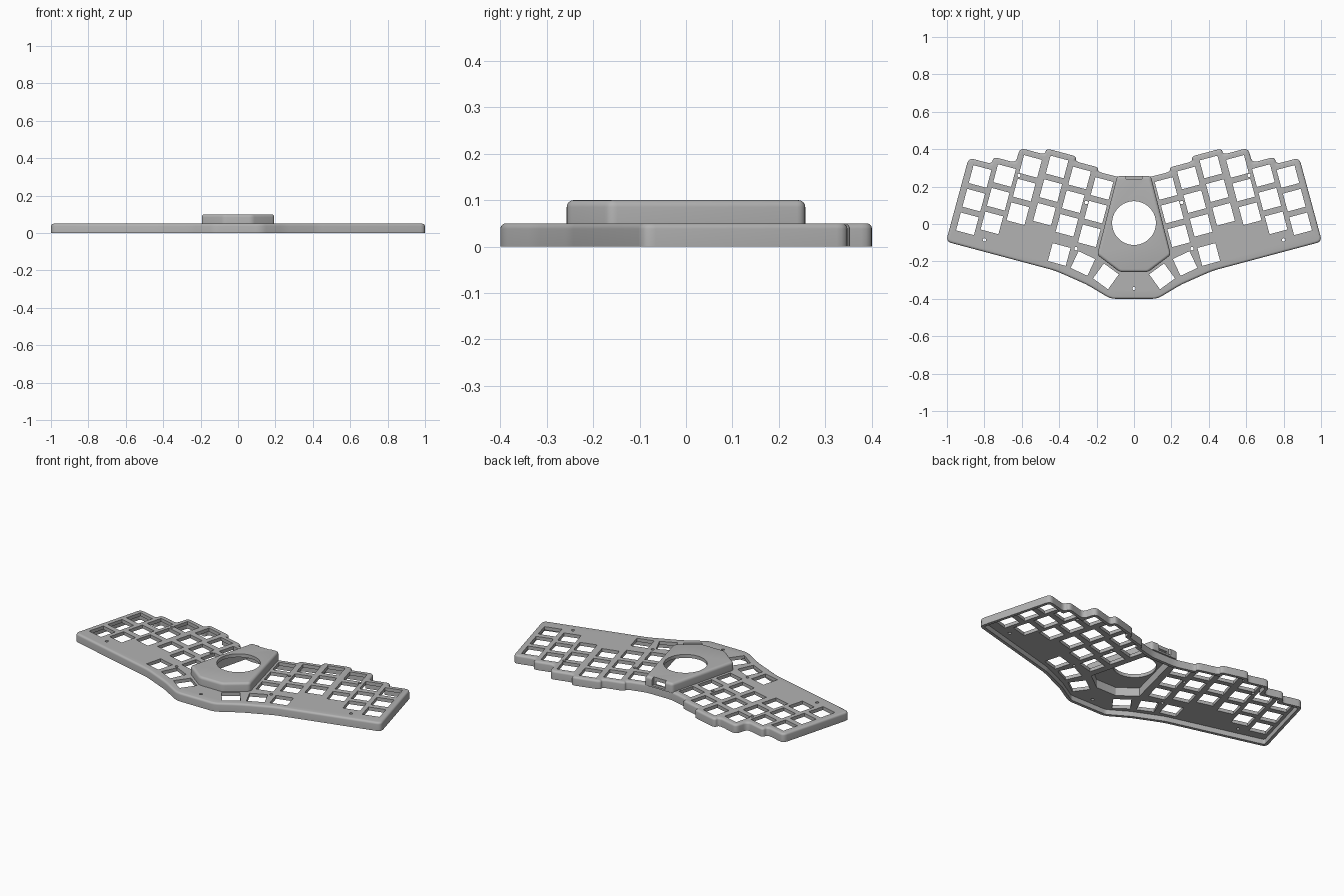
import bpy, bmesh, math
from mathutils import Vector, Matrix

if "Cube" in bpy.data.objects:
    bpy.data.objects.remove(bpy.data.objects["Cube"])

grey = bpy.data.materials.new("case grey")
grey.use_nodes = True
grey.diffuse_color = (0.45, 0.45, 0.45, 1)
grey.node_tree.nodes["Principled BSDF"].inputs["Base Color"].default_value = grey.diffuse_color

TILT = math.radians(15)
PITCH, HOLE = 0.131, 0.099


def mirrored(half):
    """Close a counter-clockwise right-hand profile with its mirror image."""
    return [Vector(p) for p in half] + [Vector((-x, y)) for x, y in reversed(half)]


def inset(corners, d):
    """Move every edge of a counter-clockwise outline inward by d."""
    result = []
    for i, p in enumerate(corners):
        a = (p - corners[i - 1]).normalized()
        b = (corners[(i + 1) % len(corners)] - p).normalized()
        na, nb = Vector((-a.y, a.x)), Vector((-b.y, b.x))
        result.append(p + (na + nb) * d / (1 + na.dot(nb)))
    return result


def rounded(corners, radius, steps=5):
    """Replace every corner by a short curve."""
    result = []
    for i, p in enumerate(corners):
        to_a = corners[i - 1] - p
        to_b = corners[(i + 1) % len(corners)] - p
        a = p + to_a.normalized() * min(radius, to_a.length * 0.45)
        b = p + to_b.normalized() * min(radius, to_b.length * 0.45)
        for k in range(steps + 1):
            t = k / steps
            result.append(a * (1 - t) ** 2 + p * 2 * t * (1 - t) + b * t * t)
    return result


def finish(bm, name):
    bmesh.ops.recalc_face_normals(bm, faces=bm.faces)
    mesh = bpy.data.meshes.new(name)
    bm.to_mesh(mesh)
    bm.free()
    mesh.materials.append(grey)
    ob = bpy.data.objects.new(name, mesh)
    bpy.context.collection.objects.link(ob)
    return ob


def loft(name, corners, levels, radius):
    """Stack inset copies of an outline; levels are (height, inset)."""
    bm = bmesh.new()
    rings = []
    for z, d in levels:
        outline = rounded(inset(corners, d), max(radius - d, 0.004))
        rings.append([bm.verts.new((p.x, p.y, z)) for p in outline])
    n = len(rings[0])
    for low, high in zip(rings, rings[1:]):
        for i in range(n):
            j = (i + 1) % n
            bm.faces.new((low[i], low[j], high[j], high[i]))
    bm.faces.new(rings[0])
    bm.faces.new(rings[-1])
    return finish(bm, name)


def add_box(bm, x, y, z, size, angle=0):
    m = Matrix.Translation((x, y, z)) @ Matrix.Rotation(angle, 4, 'Z') @ Matrix.Diagonal((*size, 1))
    bmesh.ops.create_cube(bm, size=1, matrix=m)


def add_cylinder(bm, x, y, radius, sides):
    bmesh.ops.create_cone(bm, cap_ends=True, segments=sides, radius1=radius, radius2=radius,
                          depth=0.4, matrix=Matrix.Translation((x, y, 0.05)))


def cut(target, cutter):
    """Subtract the cutter, then delete it."""
    cutter.hide_render = True
    mod = target.modifiers.new("cut", 'BOOLEAN')
    mod.operation = 'DIFFERENCE'
    mod.solver = 'EXACT'
    mod.object = cutter
    bpy.context.view_layer.objects.active = target
    bpy.ops.object.modifier_apply(modifier=mod.name)
    bpy.data.objects.remove(cutter)


def edge_levels(bottom, top, r):
    """Straight wall ending in a rounded top edge."""
    arc = [k * math.pi / 8 for k in range(5)]
    return [(bottom, 0)] + [(top - r + r * math.sin(a), r * (1 - math.cos(a))) for a in arc]


# Outlines
case_outline = mirrored([
    (0.125, -0.4), (0.25, -0.325), (0.42, -0.25), (1.005, -0.094), (0.884, 0.354),
    (0.761, 0.321), (0.751, 0.359), (0.632, 0.327), (0.61, 0.407), (0.477, 0.371),
    (0.468, 0.404), (0.307, 0.361), (0.3145, 0.335), (0.189, 0.302), (0.195, 0.28),
    (0.08, 0.25)])
hub_outline = mirrored([(0.075, -0.257), (0.197, -0.165), (0.09, 0.257)])

# Case shell: rounded top, hollow underneath
case = loft("case_shell", case_outline, edge_levels(0, 0.05, 0.012), 0.03)
cut(case, loft("case_hollow", case_outline, [(-0.02, 0.018), (0.03, 0.018)], 0.03))

# Key openings: six staggered columns of three, plus three thumb keys per side
keys = [(0.40, -0.163, 15), (0.273, -0.211, 25), (0.15, -0.28, 36)]
for x, y in [(0.823, 0.254), (0.692, 0.259), (0.553, 0.308), (0.411, 0.305),
             (0.291, 0.246), (0.171, 0.19)]:
    for row in range(3):
        keys.append((x + row * PITCH * math.sin(TILT), y - row * PITCH * math.cos(TILT), 15))
bm = bmesh.new()
for x, y, angle in keys:
    for side in (1, -1):
        add_box(bm, side * x, y, 0.05, (HOLE, HOLE, 0.3), side * math.radians(angle))

# Screw holes
for x, y in [(0.615, 0.26), (0.255, 0.115), (0.31, -0.132), (0.80, -0.085)]:
    for side in (1, -1):
        add_cylinder(bm, side * x, y, 0.009, 16)
add_cylinder(bm, 0, -0.345, 0.009, 16)
cut(case, finish(bm, "key_cutter"))
cut(case, loft("hub_well", hub_outline, [(-0.05, 0.025), (0.2, 0.025)], 0.01))

# Raised centre hub with a round opening
hub = loft("centre_hub", hub_outline, edge_levels(0.045, 0.1, 0.015), 0.018)
cut(hub, loft("hub_hollow", hub_outline, [(0.02, 0.025), (0.08, 0.025)], 0.01))
bm = bmesh.new()
add_cylinder(bm, 0, 0.005, 0.117, 64)
cut(hub, finish(bm, "round_cutter"))

# Cable port at the rear of the hub
bm = bmesh.new()
add_box(bm, 0, 0.27, 0.085, (0.084, 0.06, 0.06))
cut(hub, finish(bm, "port_recess"))
bm = bmesh.new()
add_box(bm, 0, 0.25, 0.068, (0.06, 0.1, 0.022))
cut(hub, finish(bm, "port_slot"))

# Smooth the rounded edges, keep sharp ones sharp
for ob in (case, hub):
    bpy.ops.object.select_all(action='DESELECT')
    ob.select_set(True)
    bpy.context.view_layer.objects.active = ob
    bpy.ops.object.shade_smooth_by_angle(angle=math.radians(35))
